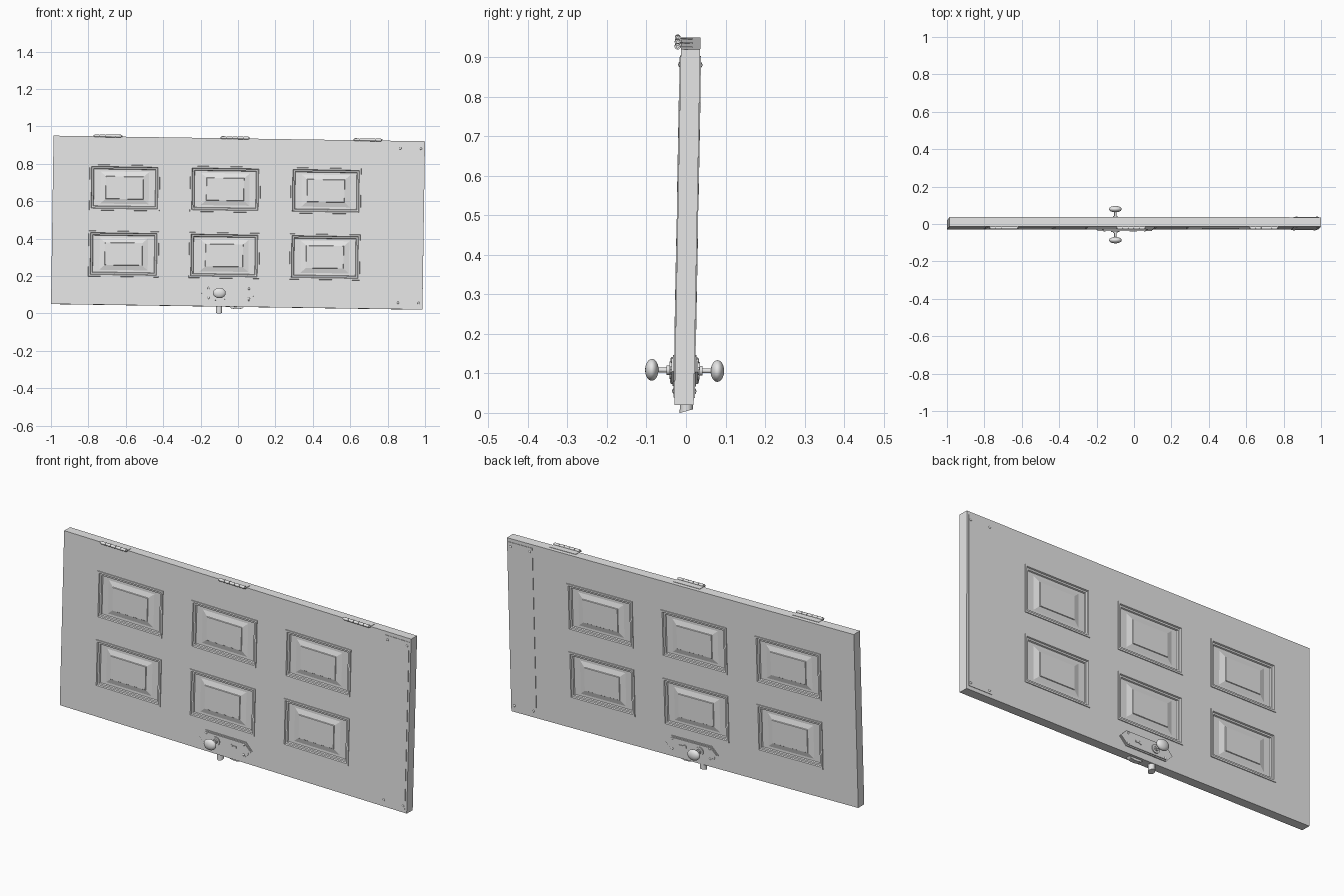
import bpy, bmesh, math
from mathutils import Matrix, Vector

if "Cube" in bpy.data.objects:
    bpy.data.objects.remove(bpy.data.objects["Cube"])

grey = bpy.data.materials.new("plain_grey")
grey.use_nodes = True
grey.diffuse_color = (0.8, 0.8, 0.8, 1)
grey.node_tree.nodes["Principled BSDF"].inputs["Base Color"].default_value = (0.8, 0.8, 0.8, 1)

# The whole door lies on its long edge with a slight lean and roll
POSE = (Matrix.Translation((0, 0.0035, 0.485))
        @ Matrix.Rotation(-0.0185, 4, 'X') @ Matrix.Rotation(0.0151, 4, 'Y'))
HALF_L, HALF_H, HALF_T = 0.993, 0.45, 0.0245
TURN = {'X': Matrix.Rotation(math.pi / 2, 4, 'Y'),
        'Y': Matrix.Rotation(math.pi / 2, 4, 'X'),
        'Z': Matrix.Identity(4)}


def finish(bm, name, smooth=False):
    bmesh.ops.recalc_face_normals(bm, faces=bm.faces)
    mesh = bpy.data.meshes.new(name)
    bm.to_mesh(mesh)
    bm.free()
    mesh.materials.append(grey)
    obj = bpy.data.objects.new(name, mesh)
    bpy.context.collection.objects.link(obj)
    obj.matrix_world = POSE
    if smooth:
        bpy.ops.object.select_all(action='DESELECT')
        obj.select_set(True)
        bpy.context.view_layer.objects.active = obj
        bpy.ops.object.shade_smooth_by_angle(angle=math.radians(35))
    return obj


def box(bm, centre, size):
    m = Matrix.Translation(centre) @ Matrix.Diagonal((*size, 1))
    return bmesh.ops.create_cube(bm, size=1, matrix=m)


def rod(bm, centre, r1, length, axis, r2=None, sides=20):
    bmesh.ops.create_cone(bm, cap_ends=True, segments=sides, radius1=r1,
                          radius2=r1 if r2 is None else r2, depth=length,
                          matrix=Matrix.Translation(centre) @ TURN[axis])


def ball(bm, centre, radii):
    m = Matrix.Translation(centre) @ Matrix.Diagonal((*radii, 1))
    bmesh.ops.create_uvsphere(bm, u_segments=24, v_segments=16, radius=1, matrix=m)


def plate(bm, outline, y0, y1):
    face = bm.faces.new([bm.verts.new((x, y0, z)) for x, z in outline])
    out = bmesh.ops.extrude_face_region(bm, geom=[face])["geom"]
    for v in out:
        if isinstance(v, bmesh.types.BMVert):
            v.co.y = y1


# Door slab with six raised panels on each side
PANEL_X = (-0.609, -0.071, 0.467)
PANEL_Z = (-0.177, 0.177)
PANEL_HX, PANEL_HZ = 0.188, 0.122
# half width, half height, height above the slab face
RINGS = ((0.187, 0.121, 0.003), (0.178, 0.112, 0.003), (0.175, 0.109, -0.003),
         (0.167, 0.101, -0.004), (0.164, 0.098, -0.010), (0.130, 0.086, -0.010),
         (0.101, 0.061, -0.003), (0.099, 0.059, 0.0))

bm = bmesh.new()
box(bm, (0, 0, 0), (2 * HALF_L, 2 * HALF_T, 2 * HALF_H))
for centres, half, axis in ((PANEL_X, PANEL_HX, 0), (PANEL_Z, PANEL_HZ, 2)):
    for c in centres:
        for s in (-1, 1):
            co, no = Vector(), Vector()
            co[axis], no[axis] = c + s * half, 1
            bmesh.ops.bisect_plane(bm, geom=bm.verts[:] + bm.edges[:] + bm.faces[:],
                                   plane_co=co, plane_no=no)
for side in (-1, 1):
    for cx in PANEL_X:
        for cz in PANEL_Z:
            spot = Vector((cx, side * HALF_T, cz))
            face = min(bm.faces, key=lambda f: (f.calc_center_median() - spot).length)
            for hx, hz, rise in RINGS:
                bmesh.ops.inset_individual(bm, faces=[face], thickness=0.0005)
                for v in face.verts:
                    v.co = (cx + math.copysign(hx, v.co.x - cx),
                            side * (HALF_T + rise),
                            cz + math.copysign(hz, v.co.z - cz))
finish(bm, "door_slab")

# Hinges along the upper edge
for name, x in (("right", -0.703), ("middle", -0.023), ("left", 0.687)):
    bm = bmesh.new()
    box(bm, (x, -0.013, HALF_H + 0.0005), (0.15, 0.035, 0.003))
    for i in range(5):
        rod(bm, (x + (i - 2) * 0.029, -0.033, 0.453), 0.0075, 0.027, 'X', sides=16)
    rod(bm, (x, -0.033, 0.453), 0.0045, 0.155, 'X', sides=12)
    finish(bm, name + "_hinge", True)

# Lock furniture and kick plates, the same on both faces
KNOB_X, LOCK_X, LOCK_Z = -0.094, -0.044, -0.379
for side, label in ((-1, "front"), (1, "back")):
    def out(d):
        return side * (HALF_T + d)

    # Pointed backplate with a stepped edge
    bm = bmesh.new()
    for grow, y0, y1 in ((0, -0.002, 0.005), (-0.006, 0.004, 0.009)):
        tip, flat, h = 0.152 + grow, 0.115 + grow * 0.5, 0.038 + grow
        plate(bm, [(LOCK_X + x, LOCK_Z + z) for x, z in
                   ((-tip, 0), (-flat, -h), (flat, -h), (tip, 0), (flat, h), (-flat, h))],
              out(y0), out(y1))
    finish(bm, label + "_lock_plate")

    # Screws of the backplate
    bm = bmesh.new()
    for sx in (-1, 1):
        for sz in (-1, 1):
            ball(bm, (LOCK_X + sx * 0.108, out(0.008), LOCK_Z + sz * 0.026),
                 (0.006, 0.004, 0.006))
    finish(bm, label + "_lock_screws", True)

    # Keyhole cover
    bm = bmesh.new()
    key_x = LOCK_X + 0.035
    rod(bm, (key_x, out(0.010), LOCK_Z), 0.010, 0.005, 'Y')
    box(bm, (key_x + 0.016, out(0.010), LOCK_Z), (0.03, 0.004, 0.009))
    finish(bm, label + "_keyhole_cover", True)

    # Knob on its stem and collar
    bm = bmesh.new()
    rod(bm, (KNOB_X, out(0.011), LOCK_Z), 0.022, 0.006, 'Y')
    rod(bm, (KNOB_X, out(0.017), LOCK_Z), 0.012, 0.008, 'Y')
    rod(bm, (KNOB_X, out(0.033), LOCK_Z), 0.006, 0.04, 'Y')
    ball(bm, (KNOB_X, side * 0.083, LOCK_Z), (0.034, 0.017, 0.0275))
    finish(bm, label + "_knob", True)

    # Thin kick plate at the foot of the door
    bm = bmesh.new()
    box(bm, (0.915, out(0.0005), 0), (0.136, 0.004, 0.864))
    finish(bm, label + "_kick_plate")
    bm = bmesh.new()
    for x in (0.862, 0.972):
        for z in (-0.416, 0.41):
            ball(bm, (x, out(0.002), z), (0.006, 0.004, 0.006))
    finish(bm, label + "_kick_plate_screws", True)

# Latch bolt with a slanted nose under the lower edge
bm = bmesh.new()
rod(bm, (-0.094, 0.006, -0.462), 0.0165, 0.05, 'Z')
for v in bm.verts:
    if v.co.z < -0.47:
        v.co.z += 0.010 * (v.co.y + 0.0105) / 0.033
finish(bm, "latch_bolt", True)

# Lock bolt beside the latch
bm = bmesh.new()
plate(bm, [(-0.04, -0.448), (-0.03, -0.458), (-0.012, -0.462),
           (0.012, -0.462), (0.03, -0.458), (0.04, -0.448)], -0.012, 0.012)
finish(bm, "lock_bolt")
